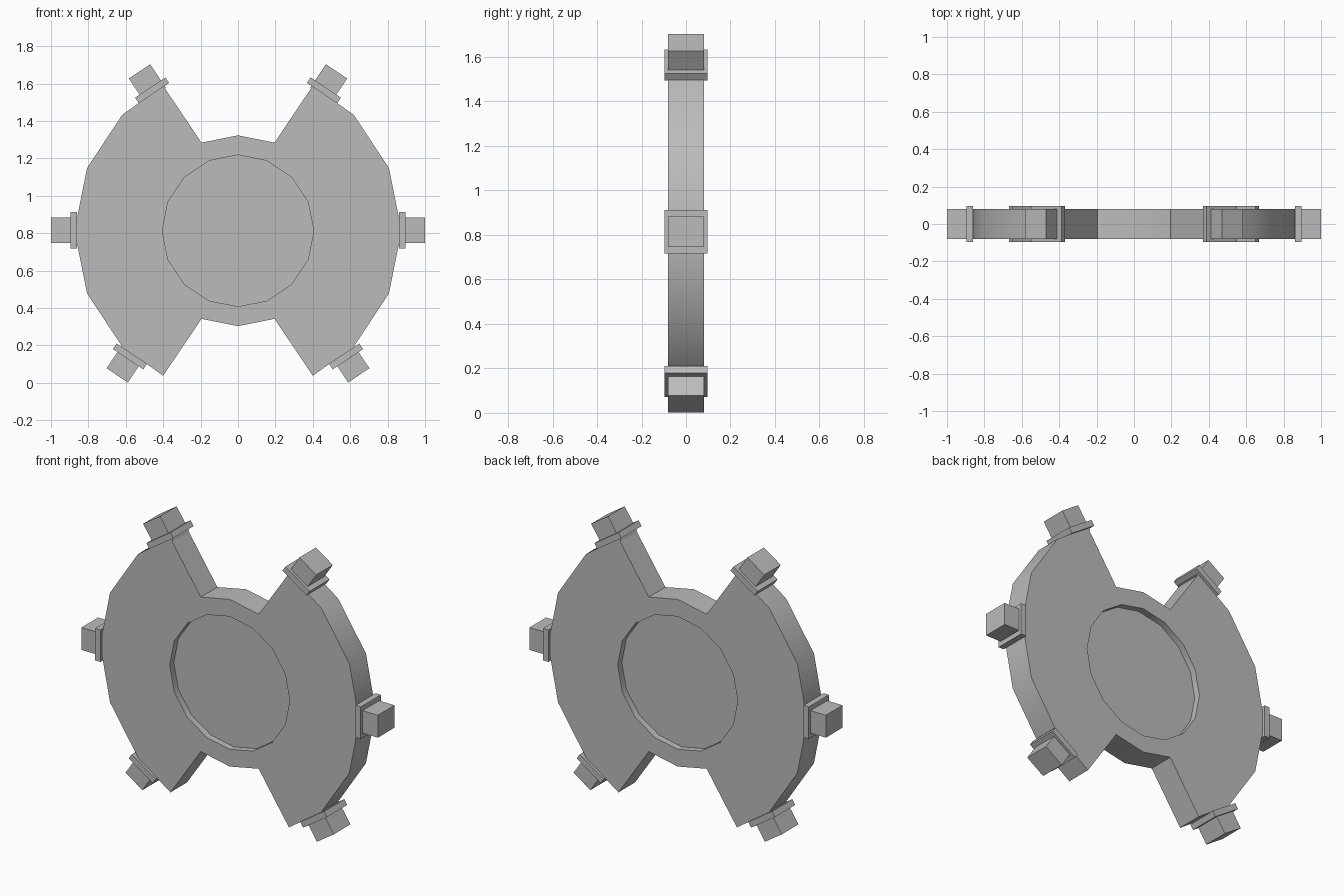
import bpy, bmesh
from math import sin, cos, radians, pi
from mathutils import Matrix, Vector

old = bpy.data.objects.get("Cube")
if old:
    bpy.data.objects.remove(old, do_unlink=True)

CENTRE_Z = 0.813
HALF = 0.08          # half thickness of the disc
RECESS = 0.04        # depth of the round recess on each side

grey = bpy.data.materials.new("plain_grey")
grey.use_nodes = True
colour = (0.5, 0.5, 0.5, 1)
grey.diffuse_color = colour
grey.node_tree.nodes["Principled BSDF"].inputs["Base Color"].default_value = colour


def polar(radius, degrees):
    return radius * cos(radians(degrees)), radius * sin(radians(degrees))


def add_object(name, bm):
    bmesh.ops.recalc_face_normals(bm, faces=bm.faces)
    mesh = bpy.data.meshes.new(name)
    bm.to_mesh(mesh)
    bm.free()
    mesh.materials.append(grey)
    obj = bpy.data.objects.new(name, mesh)
    bpy.context.collection.objects.link(obj)
    return obj


def slab(name, outline, y0, y1):
    """Extrude an (x, z) outline along y."""
    bm = bmesh.new()
    face = bm.faces.new([bm.verts.new((x, y0, z + CENTRE_Z)) for x, z in outline])
    out = bmesh.ops.extrude_face_region(bm, geom=[face])
    verts = [v for v in out["geom"] if isinstance(v, bmesh.types.BMVert)]
    bmesh.ops.translate(bm, verts=verts, vec=(0, y1 - y0, 0))
    return add_object(name, bm)


def box(name, x, z, degrees, near, far, width, depth):
    """Box reaching from near to far along an outward direction in the xz plane."""
    bm = bmesh.new()
    place = (Matrix.Translation((x, 0, z))
             @ Matrix.Rotation(-radians(degrees), 4, "Y")
             @ Matrix.Translation(((near + far) / 2, 0, 0))
             @ Matrix.Diagonal((far - near, depth, width, 1)))
    bmesh.ops.create_cube(bm, size=1, matrix=place)
    return add_object(name, bm)


# Disc with wide notches at top and bottom, mirrored from one quarter
quarter = [polar(0.874, 0), polar(0.874, 22.5), polar(0.876, 45),
           (0.40, 0.775), polar(0.51, 67.5), polar(0.51, 90)]
right = quarter + [(x, -z) for x, z in quarter[-1:0:-1]]
upper = quarter + [(-x, z) for x, z in quarter[-2::-1]]
outline = upper + [(x, -z) for x, z in upper[-2:0:-1]]
disc = slab("notched_disc", outline, -HALF, HALF)

# Round recess cut into both faces
circle = [polar(0.405, i * 22.5) for i in range(16)]
bpy.context.view_layer.objects.active = disc
for side in (-1, 1):
    cutter = slab("recess_cutter", circle, side * (HALF - RECESS), side * (HALF + 0.1))
    cutter.hide_render = True
    mod = disc.modifiers.new("recess", "BOOLEAN")
    mod.operation = "DIFFERENCE"
    mod.solver = "EXACT"
    mod.object = cutter
    bpy.ops.object.modifier_apply(modifier=mod.name)
    bpy.data.objects.remove(cutter, do_unlink=True)

bpy.ops.object.select_all(action="DESELECT")
disc.select_set(True)
bpy.ops.object.shade_smooth_by_angle(angle=radians(30))

# Collared studs around the rim, on both sides
studs = [("upper", 0.459, 1.564, 56.25),
         ("middle", 0.878, 0.815, 0),
         ("lower", 0.578, 0.141, -56.25)]
for level, x, z, angle in studs:
    for side, sx in (("left", 1), ("right", -1)):
        turn = angle if sx > 0 else 180 - angle
        box(f"{level}_{side}_collar", sx * x, z, turn, -0.018, 0.018, 0.195, 0.194)
        box(f"{level}_{side}_stud", sx * x, z, turn, -0.03, 0.122, 0.137, 0.16)
